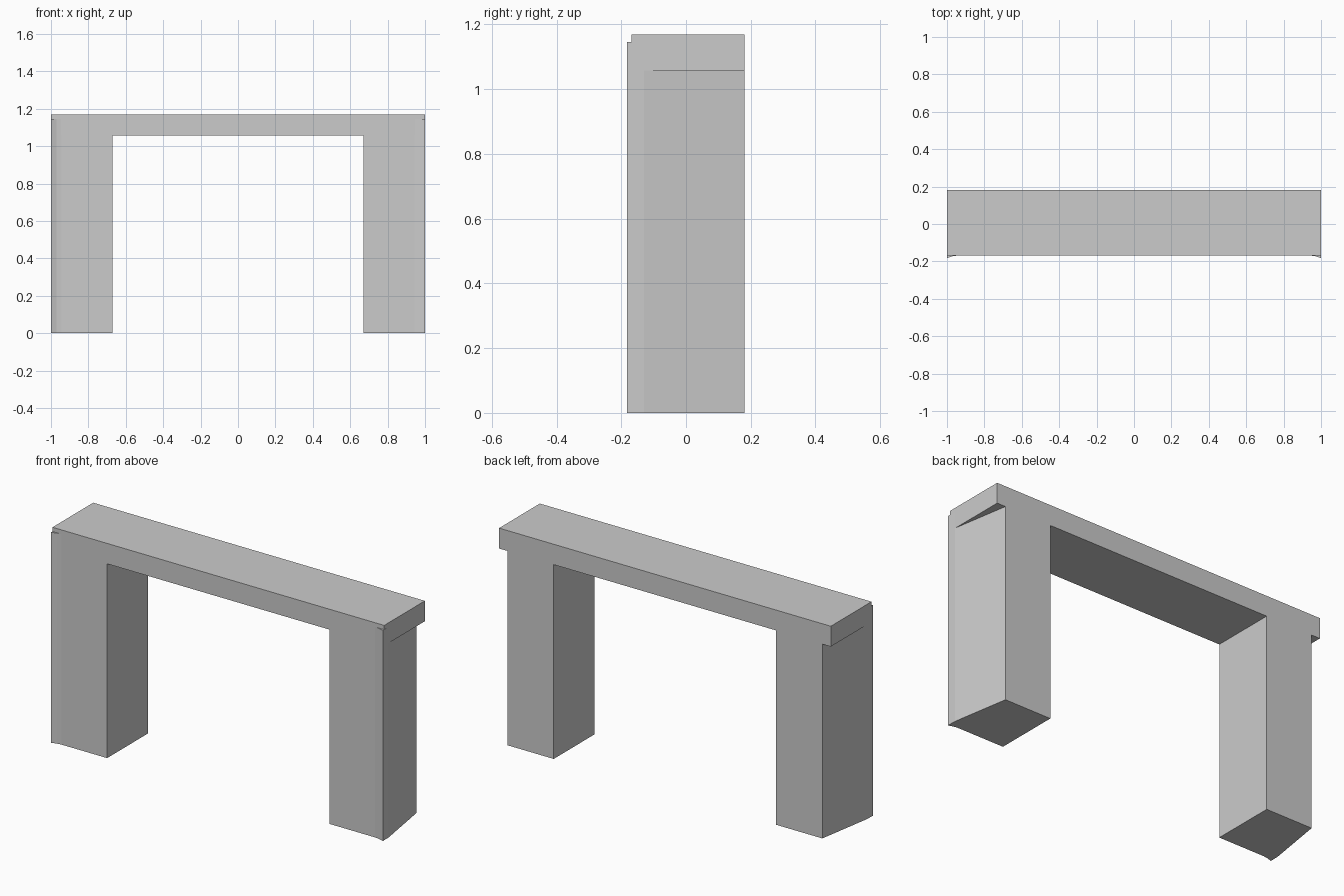
import bpy
import bmesh

if "Cube" in bpy.data.objects:
    bpy.data.objects.remove(bpy.data.objects["Cube"])


def prism(name, outline, z0, z1):
    """Extrude a plan outline (x, y) from z0 to z1."""
    bm = bmesh.new()
    face = bm.faces.new([bm.verts.new((x, y, z0)) for x, y in outline])
    top = bmesh.ops.extrude_face_region(bm, geom=[face])["geom"]
    verts = [v for v in top if isinstance(v, bmesh.types.BMVert)]
    bmesh.ops.translate(bm, verts=verts, vec=(0, 0, z1 - z0))
    bmesh.ops.recalc_face_normals(bm, faces=bm.faces)
    mesh = bpy.data.meshes.new(name)
    bm.to_mesh(mesh)
    bm.free()
    obj = bpy.data.objects.new(name, mesh)
    bpy.context.collection.objects.link(obj)
    return obj


FRONT, BACK = -0.169, 0.181

# Lintel slab across the top
prism("lintel", [(-0.999, FRONT), (0.999, FRONT), (0.999, BACK), (-0.999, BACK)],
      1.058, 1.169)

# Legs: outer side tapers inward to the back, front outer corner flares forward
leg_plan = [(0.67, BACK), (0.67, FRONT), (0.945, FRONT), (0.97, -0.172),
            (1.0, -0.182), (0.999, -0.13), (0.948, BACK)]
for name, side in (("left_leg", -1), ("right_leg", 1)):
    prism(name, [(side * x, y) for x, y in leg_plan], 0.0, 1.146)
